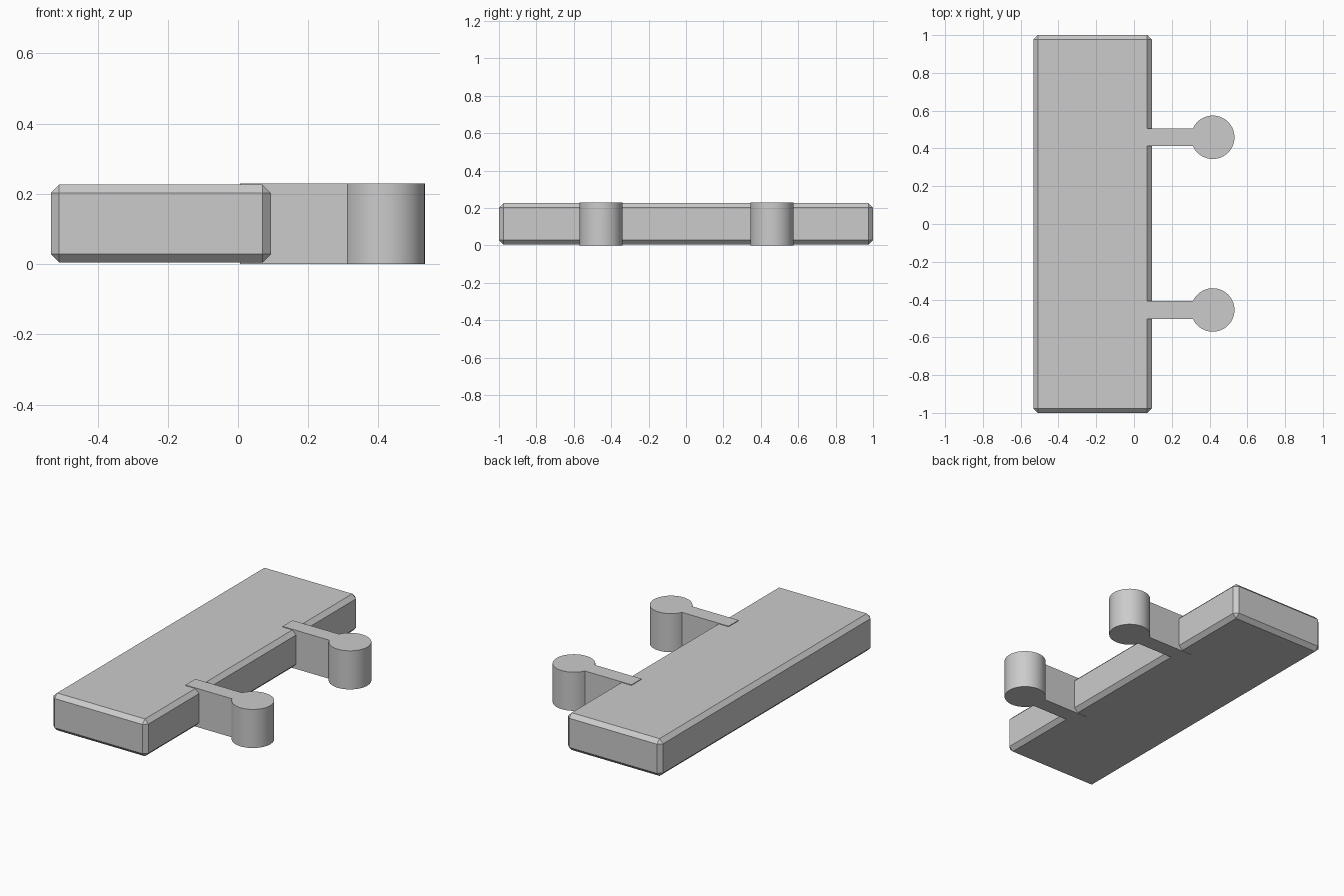
import bpy
import bmesh
import math

cube = bpy.data.objects.get("Cube")
if cube:
    bpy.data.objects.remove(cube, do_unlink=True)

grey = bpy.data.materials.new("plain_grey")
grey.use_nodes = True
colour = (0.6, 0.6, 0.6, 1)
grey.diffuse_color = colour
grey.node_tree.nodes["Principled BSDF"].inputs["Base Color"].default_value = colour


def add_object(name, bm):
    bmesh.ops.recalc_face_normals(bm, faces=bm.faces)
    mesh = bpy.data.meshes.new(name)
    bm.to_mesh(mesh)
    bm.free()
    mesh.materials.append(grey)
    obj = bpy.data.objects.new(name, mesh)
    bpy.context.collection.objects.link(obj)
    return obj


# Main slab with chamfered edges
bm = bmesh.new()
bmesh.ops.create_cube(bm, size=1)
bmesh.ops.scale(bm, vec=(0.627, 2.0, 0.222), verts=bm.verts)
bmesh.ops.translate(bm, vec=(-0.2195, 0, 0.115), verts=bm.verts)
bmesh.ops.bevel(bm, geom=bm.edges[:], offset=0.024, segments=1, affect='EDGES')
add_object("slab", bm)


# Connector: a flat neck and a round knob, extruded as one outline
def connector(name, y):
    cx, radius, half, height, steps = 0.417, 0.115, 0.047, 0.23, 48
    start = math.pi - math.asin(half / radius)
    points = [(0.005, half), (0.005, -half)]
    for i in range(steps + 1):
        a = -start + 2 * start * i / steps
        points.append((cx + radius * math.cos(a), radius * math.sin(a)))
    bm = bmesh.new()
    face = bm.faces.new([bm.verts.new((px, y + py, 0)) for px, py in points])
    top = bmesh.ops.extrude_face_region(bm, geom=[face], use_keep_orig=True)
    verts = [g for g in top["geom"] if isinstance(g, bmesh.types.BMVert)]
    bmesh.ops.translate(bm, vec=(0, 0, height), verts=verts)
    obj = add_object(name, bm)
    bpy.ops.object.select_all(action='DESELECT')
    obj.select_set(True)
    bpy.context.view_layer.objects.active = obj
    bpy.ops.object.shade_smooth_by_angle(angle=math.radians(30))


connector("front_connector", -0.455)
connector("back_connector", 0.459)
